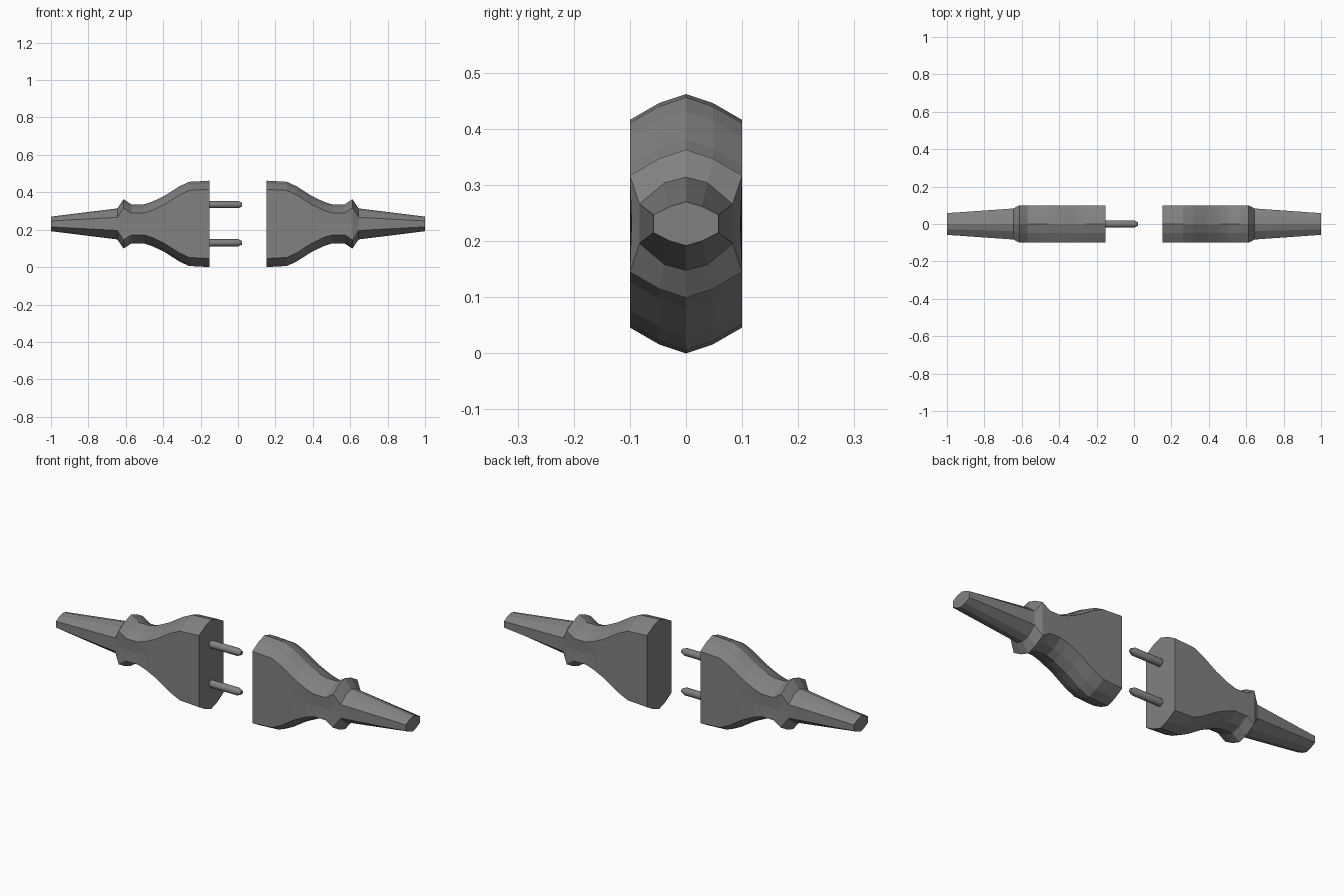
import bpy
import bmesh
import math
from mathutils import Matrix

cube = bpy.data.objects.get("Cube")
if cube:
    bpy.data.objects.remove(cube, do_unlink=True)

CENTRE_Z = 0.231

grey = bpy.data.materials.new("mid grey")
grey.use_nodes = True
colour = (0.22, 0.22, 0.22, 1.0)
grey.diffuse_color = colour
grey.node_tree.nodes["Principled BSDF"].inputs["Base Color"].default_value = colour


def add_object(name, bm):
    bmesh.ops.recalc_face_normals(bm, faces=bm.faces)
    mesh = bpy.data.meshes.new(name)
    bm.to_mesh(mesh)
    bm.free()
    mesh.materials.append(grey)
    obj = bpy.data.objects.new(name, mesh)
    bpy.context.collection.objects.link(obj)
    return obj


def ring(quarter):
    """Mirror a quarter section (ridge to side middle) into a closed loop."""
    right = quarter + [(y, -z) for y, z in quarter[-2::-1]]
    return right + [(-y, z) for y, z in right[-2:0:-1]]


def loft(name, stations, side):
    """Skin sections along x; side is -1 for the plug and +1 for the socket."""
    bm = bmesh.new()
    loops = [[bm.verts.new((side * x, y, CENTRE_Z + z)) for y, z in ring(q)]
             for x, q in stations]
    for a, b in zip(loops, loops[1:]):
        for i in range(len(a)):
            j = (i + 1) % len(a)
            bm.faces.new((a[i], a[j], b[j], b[i]))
    bm.faces.new(loops[0])
    bm.faces.new(loops[-1])
    return add_object(name, bm)


def body_section(h, mid=0.1):
    return [(0, h), (0.048, h - 0.016), (0.1, h - 0.046), (mid, 0)]


# Body sections from the mating face back to the collar
collar_base = [(0, 0.083), (0.038, 0.073), (0.083, 0.035), (0.083, 0)]
body = [
    (0.152, body_section(0.231)),
    (0.262, body_section(0.225)),
    (0.315, body_section(0.200)),
    (0.393, body_section(0.150, 0.099)),
    (0.460, body_section(0.118, 0.098)),
    (0.505, body_section(0.104, 0.097)),
    (0.570, body_section(0.104, 0.097)),
    (0.612, body_section(0.132, 0.097)),
    (0.645, collar_base),
]

# Tapered strain relief behind the collar
sleeve = [
    (0.645, collar_base),
    (1.0, [(0, 0.039), (0.028, 0.031), (0.058, 0.016), (0.058, 0)]),
]

for label, side in (("plug", -1), ("socket", 1)):
    loft(label + "_body", body, side)
    loft(label + "_cable_sleeve", sleeve, side)

# Two contact pins with chamfered tips
for label, offset in (("upper", 0.103), ("lower", -0.101)):
    bm = bmesh.new()
    for x0, x1, r0, r1 in ((-0.16, 0.002, 0.019, 0.019), (0.002, 0.021, 0.019, 0.010)):
        bmesh.ops.create_cone(
            bm, cap_ends=True, segments=12, radius1=r0, radius2=r1, depth=x1 - x0,
            matrix=Matrix.Translation(((x0 + x1) / 2, 0, CENTRE_Z + offset))
            @ Matrix.Rotation(math.pi / 2, 4, "Y"))
    # Join the tip to the shaft and drop the hidden caps between them
    bmesh.ops.remove_doubles(bm, verts=bm.verts, dist=0.0005)
    inner = [f for f in bm.faces if abs(f.calc_center_median().x - 0.002) < 0.001]
    bmesh.ops.delete(bm, geom=inner, context="FACES_ONLY")
    pin = add_object(label + "_pin", bm)
    bpy.context.view_layer.objects.active = pin
    bpy.ops.object.select_all(action="DESELECT")
    pin.select_set(True)
    bpy.ops.object.shade_smooth_by_angle(angle=math.radians(35))
